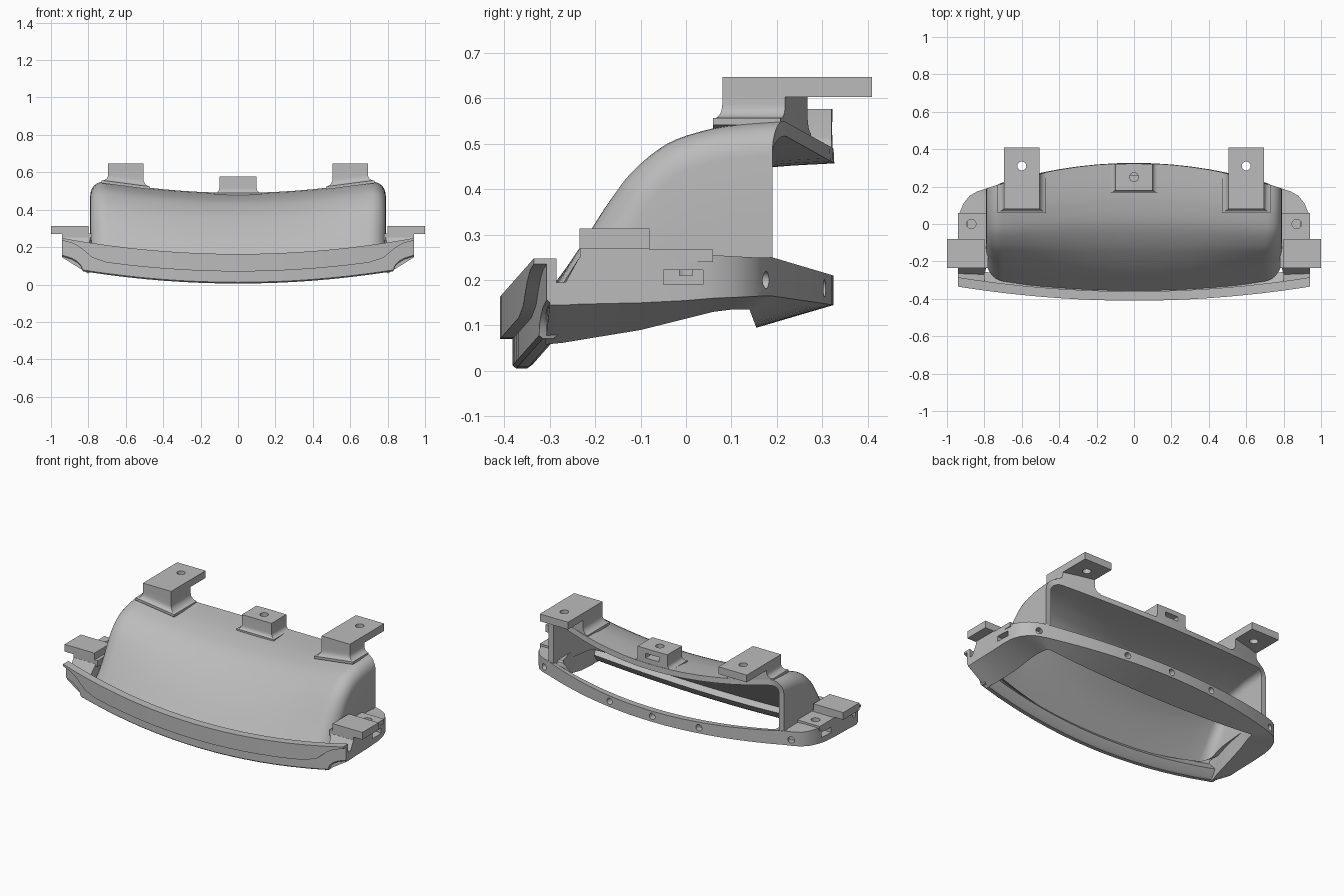
import bpy, bmesh, math
from mathutils import Vector, Matrix

if "Cube" in bpy.data.objects:
    bpy.data.objects.remove(bpy.data.objects["Cube"])

GREY = bpy.data.materials.new("plain grey")
GREY.use_nodes = True
GREY.diffuse_color = (0.5, 0.5, 0.5, 1)
GREY.node_tree.nodes["Principled BSDF"].inputs["Base Color"].default_value = (0.5, 0.5, 0.5, 1)


def finish(name, bm, fix=True):
    if fix:
        bmesh.ops.recalc_face_normals(bm, faces=bm.faces)
    me = bpy.data.meshes.new(name)
    bm.to_mesh(me)
    bm.free()
    me.materials.append(GREY)
    ob = bpy.data.objects.new(name, me)
    bpy.context.collection.objects.link(ob)
    return ob


def smooth(ob, angle=35):
    bpy.ops.object.select_all(action='DESELECT')
    ob.select_set(True)
    bpy.context.view_layer.objects.active = ob
    bpy.ops.object.shade_smooth_by_angle(angle=math.radians(angle))


def loft(name, sections, solid=True):
    """Skin a list of point rows; solid rows are closed loops with end caps."""
    bm = bmesh.new()
    rows = [[bm.verts.new(p) for p in s] for s in sections]
    n = len(rows[0])
    for a, b in zip(rows, rows[1:]):
        for i in range(n if solid else n - 1):
            j = (i + 1) % n
            bm.faces.new((a[i], a[j], b[j], b[i]))
    if solid:
        bm.faces.new(rows[0])
        bm.faces.new(rows[-1])
    return finish(name, bm, solid)


def box(name, x, y, z):
    return loft(name, [[(x[0], y[0], h), (x[1], y[0], h), (x[1], y[1], h), (x[0], y[1], h)] for h in z])


def drill(centre, axis, radius, depth):
    bm = bmesh.new()
    turn = Vector((0, 0, 1)).rotation_difference(Vector(axis)).to_matrix().to_4x4()
    bmesh.ops.create_cone(bm, cap_ends=True, segments=24, radius1=radius, radius2=radius,
                          depth=depth, matrix=Matrix.Translation(centre) @ turn)
    return finish("cutter", bm)


def cut(ob, cutters):
    for c in cutters:
        c.hide_render = True
        mod = ob.modifiers.new("cut", 'BOOLEAN')
        mod.operation, mod.solver, mod.object = 'DIFFERENCE', 'EXACT', c
    bake(ob)
    for c in cutters:
        bpy.data.objects.remove(c)


def bake(ob):
    bpy.context.view_layer.update()
    dg = bpy.context.evaluated_depsgraph_get()
    me = bpy.data.meshes.new_from_object(ob.evaluated_get(dg))
    ob.modifiers.clear()
    ob.data = me


def spline(pts, steps):
    """Catmull-Rom curve through the points."""
    v = [Vector(p) for p in pts]
    v = [2 * v[0] - v[1]] + v + [2 * v[-1] - v[-2]]
    out = []
    for a, b, c, d in zip(v, v[1:], v[2:], v[3:]):
        for k in range(steps):
            t = k / steps
            out.append(0.5 * (2 * b + (c - a) * t + (2 * a - 5 * b + 4 * c - d) * t * t
                              + (3 * b - a - 3 * c + d) * t ** 3))
    return out + [v[-2]]


def back_y(x):
    return 0.325 - 0.135 * (x / 0.79) ** 2


# Hood: fanned U sections swept along the elbow profile, bowed across the width
profile = spline([(-.29, .17), (-.21, .31), (-.165, .39), (-.12, .455), (-.05, .515),
                  (.03, .545), (.1, .558), (.19, .565)], 4)
sections = []
for i, p in enumerate(profile):
    s = i / (len(profile) - 1)
    base = Vector((-.12, .2)).lerp(Vector((.19, .23)), s)
    length = (base - p).length
    inward = (base - p) / length
    r = min(.09, length * .8)
    half = [(.79, length), (.79, length * .5 + r * .5)]
    for k in range(9):
        a = k / 8 * math.pi / 2
        half.append((.79 - r + r * math.cos(a), r * (1 - math.sin(a))))
    half += [(x * .1, 0) for x in (6, 5, 4, 3, 2, 1)]
    row = [(-x, d) for x, d in half] + [(0, 0)] + half[::-1]
    sec = []
    for x, d in row:
        w = 1 - (x / .79) ** 2
        q = p + inward * d
        sec.append((x, q.x + w * (-.075 + .21 * s), q.y - w * .075))
    sections.append(sec)
hood = loft("hood", sections, False)
mid = max(hood.data.polygons, key=lambda f: f.center.z)
if mid.normal.z < 0:
    hood.data.flip_normals()
wall = hood.modifiers.new("wall", 'SOLIDIFY')
wall.thickness, wall.offset = .033, -1
bake(hood)
smooth(hood, 40)

# Base ring: side flanges and back rail around the lower opening
# columns: outer x, y, bottom, top; inner x, y, bottom, top
side = [(.94, -.30, .145, .195, .80, -.31, .058, .19), (.94, -.265, .145, .195, .80, -.27, .062, .195),
        (.94, -.235, .147, .25, .79, -.235, .068, .25), (.94, -.1, .15, .255, .77, -.1, .09, .25),
        (.94, 0, .155, .255, .76, 0, .115, .25), (.932, .06, .16, .255, .75, .06, .13, .25),
        (.912, .11, .162, .252, .74, .10, .135, .25), (.88, .15, .164, .25, .735, .125, .135, .25),
        (.84, .173, .165, .25, .73, .135, .135, .25)]
ring_half = []
for ox, oy, ob, ot, ix, iy, ib, it in side:
    ring_half.append([(ox, oy, ob), (ox, oy, ot), ((ox + ix) / 2, (oy + iy) / 2, ot),
                      (ix, iy, it), (ix, iy, ib)])
for k in range(13):
    x = .79 * (1 - k / 12)
    u = (x / .79) ** 2
    top = .21 + .04 * u
    low = .095 + .04 * u
    rise = .012 + .09 * max(0, (x - .6) / .19)
    ix, iy = x * (.92 + .08 * (1 - u)), .155 - .015 * u
    ring_half.append([(x, back_y(x), .145 + .02 * u), (x, back_y(x), top),
                      (x, back_y(x) - .045 + .02 * u, top - .004),
                      (ix, iy, low + rise), (ix, iy, low)])
mirrored = [[(-x, y, z) for x, y, z in s] for s in ring_half[:-1]]
ring = loft("base_ring", ring_half + mirrored[::-1])
holes = [drill((x, y, z), (nx, ny, 0), .019, .08) for x, y, z, nx, ny in
         ((0, .325, .178, 0, 1), (.3, .305, .182, .13, 1), (-.3, .305, .182, -.13, 1),
          (.83, .177, .2, .45, 1), (-.83, .177, .2, -.45, 1))]
for m in (1, -1):
    holes.append(box("cutter", (m * .89, m * .96), (-.05, .037), (.19, .222)))
    holes.append(drill((m * .87, 0, .25), (0, 0, 1), .025, .08))
cut(ring, holes)
smooth(ring, 30)


# Front lip: raised band over a deeper tongue, both swept along the bowed front
def bowed(x, y, z):
    w = 1 - (x / .94) ** 2
    return (x, y - .075 * w, z - .085 * w)


half_x = [0, .1, .2, .3, .4, .5, .6, .7, .78, .82, .83, .84, .86, .89, .94]
xs = [-x for x in half_x[:0:-1]] + half_x


def band_rise(x):
    return .08 * math.sin(min(1, max(0, (abs(x) - .76) / .16)) * math.pi / 2)


def tongue_rise(x):
    t = min(1, max(0, (abs(x) - .83) / .11))
    return .06 * math.sqrt(1 - (1 - t) ** 2)


band = loft("lip_band", [[bowed(x, y, z) for y, z in (
    (-.335, .155 + band_rise(x)), (-.335, .248), (-.285, .248),
    (-.285, .155 + band_rise(x)))] for x in xs])
tongue = loft("lip_tongue", [[bowed(x, y, z + tongue_rise(x) * f) for y, z, f in (
    (-.307, .24, 0), (-.307, .097, 1), (-.299, .09, 1), (-.275, .09, 1),
    (-.262, .1, 1), (-.235, .14, .3), (-.285, .195, 0), (-.285, .24, 0))] for x in xs])
smooth(band, 30)
smooth(tongue, 30)


# Mounting feet with concave flares where they meet the hood
def foot(name, x0, x1, y0, roof, top, tilt, flare):
    levels = [(roof - .015, 1)]
    levels += [(roof + flare * (1 - math.cos(a)), 1 - math.sin(a))
               for a in (k / 6 * math.pi / 2 for k in range(7))] + [(top, 0)]
    cx = (x0 + x1) / 2
    secs = []
    for z, f in levels:
        a, b, front = x0 - flare * f, x1 + flare * f, y0 - flare * .6 * f
        k = tilt if z < top else 0
        pts = [(a, front), (b, front), (b, back_y(b) - .002), (cx, back_y(cx) - .002), (a, back_y(a) - .002)]
        secs.append([(x, y, z + k * (x - cx)) for x, y in pts])
    return loft(name, secs)


for m, word in ((1, "left"), (-1, "right")):
    lo, hi = sorted((m * .505, m * .695))
    smooth(foot(word + "_top_foot", lo, hi, .08, .54, .605, m * .13, .035), 30)
    tab = box(word + "_top_tab", (lo, hi), (.08, .41), (.603, .647))
    cut(tab, [drill((m * .6, .31, .625), (0, 0, 1), .024, .1)])

    # Side ears and the drilled pads behind them
    lo, hi = sorted((m * .8, m * 1.0))
    box(word + "_ear", (lo, hi), (-.235, -.08), (.27, .314))
    lo, hi = sorted((m * .78, m * .94))
    box(word + "_ear_base", (lo, hi), (-.234, -.08), (.235, .272))
    pad = box(word + "_pad", (lo, hi), (-.08, .06), (.24, .267))
    cut(pad, [drill((m * .87, 0, .25), (0, 0, 1), .025, .1)])

# Centre boss with a vertical hole and a rear slot
boss = foot("centre_boss", -.1, .1, .18, .49, .577, 0, .025)
cut(boss, [drill((0, .25, .575), (0, 0, 1), .024, .08),
           box("cutter", (-.045, .045), (.26, .36), (.52, .548))])
smooth(boss, 30)
